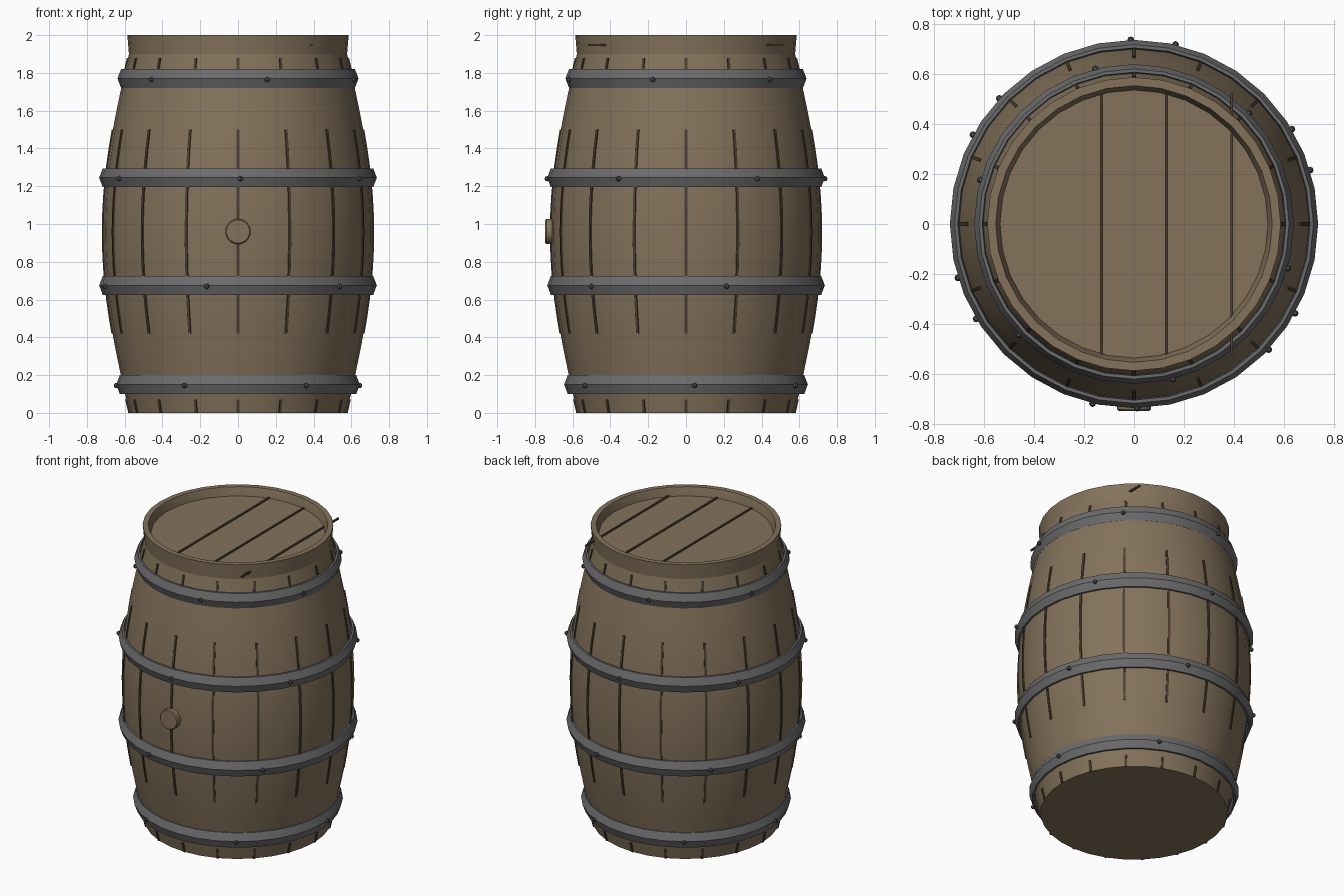
import bpy, bmesh, math
from mathutils import Matrix

cube = bpy.data.objects.get("Cube")
if cube:
    bpy.data.objects.remove(cube)

SEG = 32
BODY_H = 1.91


def material(name, rgb):
    m = bpy.data.materials.new(name)
    m.use_nodes = True
    m.diffuse_color = (*rgb, 1)
    m.node_tree.nodes["Principled BSDF"].inputs["Base Color"].default_value = (*rgb, 1)
    return m


wood = material("oak_wood", (0.23, 0.17, 0.105))
seam = material("dark_seam", (0.07, 0.05, 0.03))
iron = material("grey_iron", (0.15, 0.15, 0.155))
rivet_iron = material("dark_iron", (0.08, 0.08, 0.085))


def finish(name, bm, mat, smooth=True):
    bmesh.ops.recalc_face_normals(bm, faces=bm.faces)
    mesh = bpy.data.meshes.new(name)
    bm.to_mesh(mesh)
    bm.free()
    mesh.materials.append(mat)
    ob = bpy.data.objects.new(name, mesh)
    bpy.context.collection.objects.link(ob)
    if smooth:
        bpy.ops.object.select_all(action="DESELECT")
        ob.select_set(True)
        bpy.context.view_layer.objects.active = ob
        bpy.ops.object.shade_smooth_by_angle(angle=math.radians(30))
    return ob


def lathe(name, profile, mat, closed=False):
    """Spin (radius, z) points round the z axis; open profiles get end caps."""
    bm = bmesh.new()
    rings = []
    for r, z in profile:
        rings.append([bm.verts.new((r * math.cos(a), r * math.sin(a), z))
                      for a in (math.tau * i / SEG for i in range(SEG))])
    pairs = list(zip(rings, rings[1:]))
    if closed:
        pairs.append((rings[-1], rings[0]))
    else:
        bm.faces.new(rings[0])
        bm.faces.new(rings[-1])
    for lo, hi in pairs:
        for i in range(SEG):
            j = (i + 1) % SEG
            bm.faces.new((lo[i], lo[j], hi[j], hi[i]))
    return finish(name, bm, mat)


def body_radius(z):
    return 0.575 + 0.14 * math.sin(math.pi * z / BODY_H)


# Bulging barrel body
steps = 20
lathe("barrel_body", [(body_radius(BODY_H * i / steps), BODY_H * i / steps)
                      for i in range(steps + 1)], wood)

# Rim and recessed head
lathe("top_rim", [(0.574, 1.86), (0.586, 2.0), (0.552, 2.0), (0.53, 1.93), (0.53, 1.88)],
      wood, closed=True)
lathe("barrel_head", [(0.535, 1.9), (0.535, 1.945)], wood)

# Plank seams across the head
for i, x in enumerate((-0.13, 0.13, 0.39)):
    bm = bmesh.new()
    bmesh.ops.create_cube(bm, matrix=Matrix.Translation((x, 0, 1.948))
                          @ Matrix.Diagonal((0.011, 1.04, 0.011, 1)))
    finish(f"head_seam_{i + 1}", bm, seam, smooth=False)


# Stave seams: thin strips that follow the body
def strips(name, z0, z1, parts):
    bm = bmesh.new()
    for k in range(16):
        turn = Matrix.Rotation(math.tau * k / 16, 4, "Z")
        last = None
        for i in range(parts + 1):
            z = z0 + (z1 - z0) * i / parts
            r = body_radius(z)
            ring = [bm.verts.new(turn @ M) for M in (
                Matrix.Translation((r + dr, dy, z)).to_translation()
                for dr, dy in ((-0.01, -0.007), (0.006, -0.007),
                               (0.006, 0.007), (-0.01, 0.007)))]
            if last:
                for a in range(4):
                    b = (a + 1) % 4
                    bm.faces.new((last[a], last[b], ring[b], ring[a]))
            if i in (0, parts):
                bm.faces.new(ring)
            last = ring
    finish(name, bm, seam, smooth=False)


strips("stave_seams", 0.42, 1.5, 12)
strips("bottom_stave_seams", 0.0, 0.07, 1)
strips("top_stave_seams", 1.8, 1.88, 1)

# Iron hoops with six rivets each
hoops = (("bottom", 0.15, 0.645, -26), ("lower", 0.675, 0.735, -13),
         ("upper", 1.245, 0.735, 1), ("top", 1.77, 0.638, 14))
for label, z, r, offset in hoops:
    h = 0.05
    lathe(label + "_hoop", [(r, z), (r - 0.019, z + h), (r - 0.032, z + h),
                            (r - 0.038, z), (r - 0.032, z - h), (r - 0.019, z - h)],
          iron, closed=True)
    bm = bmesh.new()
    for k in range(6):
        a = math.radians(offset - 90 + 60 * k)
        bmesh.ops.create_uvsphere(bm, u_segments=8, v_segments=6, radius=0.014,
                                  matrix=Matrix.Translation(
                                      (r * math.cos(a), r * math.sin(a), z - 0.005)))
    finish(label + "_hoop_rivets", bm, rivet_iron)

# Bung plug on the front
bm = bmesh.new()
bmesh.ops.create_cone(bm, cap_ends=True, segments=24, radius1=0.067, radius2=0.067, depth=0.065,
                      matrix=Matrix.Translation((0, -0.713, 0.96))
                      @ Matrix.Rotation(math.pi / 2, 4, "X"))
rims = [e for e in bm.edges if any(len(f.verts) > 4 for f in e.link_faces)]
bmesh.ops.bevel(bm, geom=rims, offset=0.006, segments=1, affect="EDGES")
finish("bung_plug", bm, wood)
